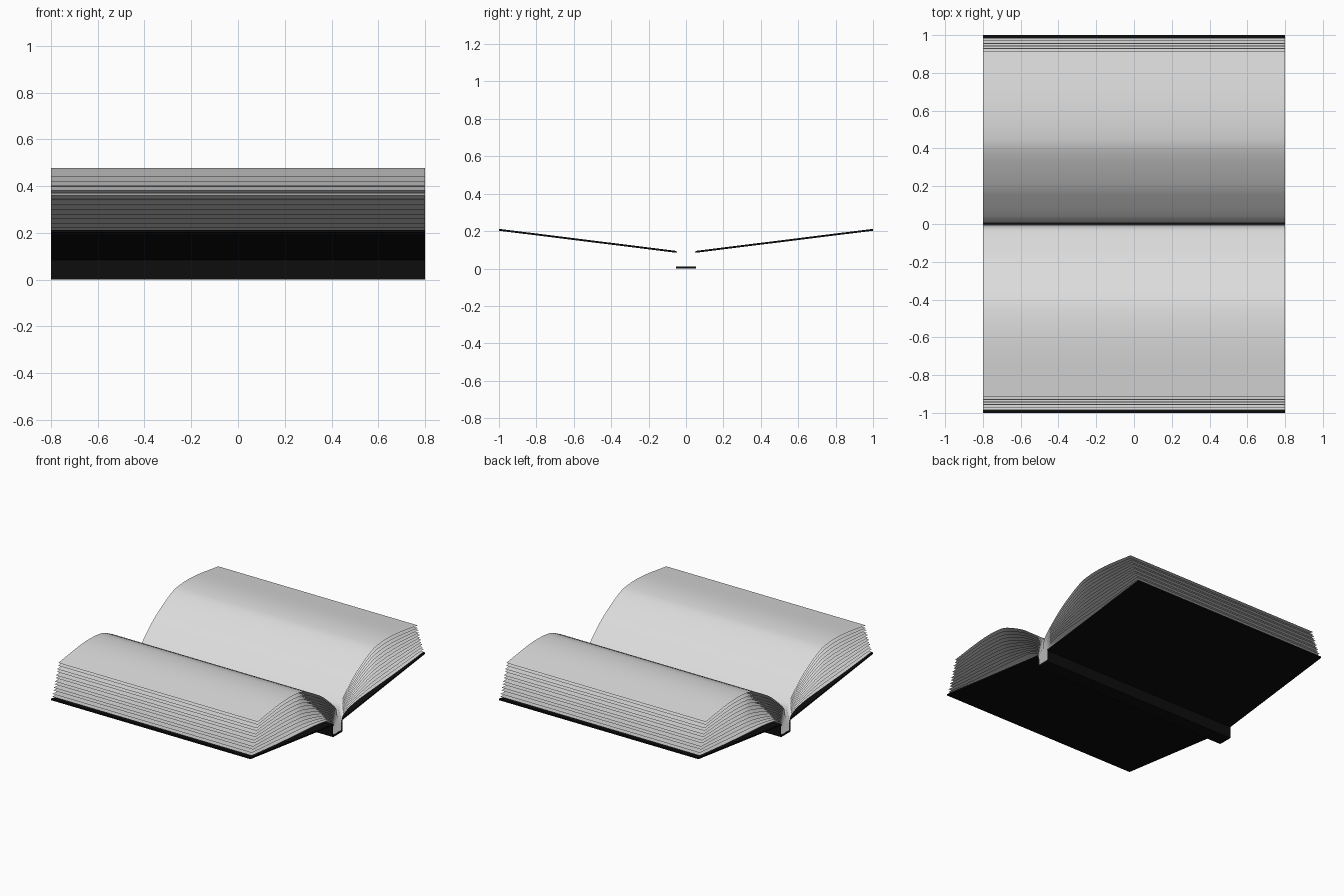
import bpy, bmesh
from mathutils import Vector

if "Cube" in bpy.data.objects:
    bpy.data.objects.remove(bpy.data.objects["Cube"])

HALF = 0.8      # half the book height, along x
SHEETS = 12     # sheets on each side of the gutter


def material(name, rgb):
    m = bpy.data.materials.new(name)
    m.diffuse_color = (*rgb, 1)
    m.use_nodes = True
    m.node_tree.nodes["Principled BSDF"].inputs["Base Color"].default_value = m.diffuse_color
    return m


paper = material("paper", (0.72, 0.72, 0.72))
black = material("black cover", (0.004, 0.004, 0.004))


def extrude_profile(bm, pts, closed=False):
    """Sweep a (y, z) profile along x; closed profiles become solid."""
    rows = [[bm.verts.new((x, y, z)) for y, z in pts] for x in (-HALF, HALF)]
    a, b = rows
    n = len(pts)
    for i in range(n if closed else n - 1):
        j = (i + 1) % n
        bm.faces.new((a[i], b[i], b[j], a[j]))
    if closed:
        bm.faces.new(a)
        bm.faces.new(b[::-1])


def finish(bm, name, mat, smooth=False, solid=True):
    if solid:
        bmesh.ops.recalc_face_normals(bm, faces=bm.faces)
    for f in bm.faces:
        f.smooth = smooth
    me = bpy.data.meshes.new(name)
    bm.to_mesh(me)
    bm.free()
    me.materials.append(mat)
    ob = bpy.data.objects.new(name, me)
    bpy.context.collection.objects.link(ob)
    return ob


def smooth_curve(pts, steps=4):
    """Catmull-Rom curve through the profile points."""
    p = [Vector(q) for q in pts]
    p = [2 * p[0] - p[1]] + p + [2 * p[-1] - p[-2]]
    out = []
    for i in range(1, len(p) - 2):
        for s in range(steps):
            t = s / steps
            out.append(0.5 * (2 * p[i] + (p[i + 1] - p[i - 1]) * t
                              + (2 * p[i - 1] - 5 * p[i] + 4 * p[i + 1] - p[i + 2]) * t * t
                              + (3 * p[i] - p[i - 1] - 3 * p[i + 1] + p[i + 2]) * t ** 3))
    out.append(p[-2])
    return out


# profiles of the lowest and the topmost sheet, from spine to fore edge
low = [(0.040, 0.014), (0.042, 0.07), (0.055, 0.105), (0.085, 0.128), (0.15, 0.148),
       (0.25, 0.162), (0.38, 0.172), (0.50, 0.180), (0.70, 0.195), (0.985, 0.222)]
top = [(0.003, 0.014), (0.005, 0.13), (0.018, 0.188), (0.046, 0.225), (0.12, 0.292),
       (0.207, 0.360), (0.37, 0.448), (0.48, 0.474), (0.65, 0.474), (0.91, 0.440)]

for side, label in ((-1, "front"), (1, "back")):
    # fanned sheets, single surfaces
    bm = bmesh.new()
    for k in range(SHEETS):
        t = k / (SHEETS - 1)
        pts = [Vector(a).lerp(Vector(b), t) for a, b in zip(low, top)]
        pts[-1].x += 0.006 if k % 2 else 0.0     # slightly uneven fore edge
        prof = [(side * y, z) for y, z in smooth_curve(pts)]
        extrude_profile(bm, prof if side > 0 else prof[::-1])
    finish(bm, label + "_pages", paper, smooth=True, solid=False)

    # sloping cover board
    bm = bmesh.new()
    board = [(0.05, 0.084), (1.0, 0.202), (1.0, 0.212), (0.05, 0.094)]
    extrude_profile(bm, [(side * y, z) for y, z in board], closed=True)
    finish(bm, label + "_cover", black)

    # thin hinge joining cover and spine
    bm = bmesh.new()
    hinge = [(side * 0.052, 0.005), (side * 0.052, 0.09)]
    extrude_profile(bm, hinge if side < 0 else hinge[::-1])
    finish(bm, label + "_hinge", black, solid=False)

# flat spine strip
bm = bmesh.new()
extrude_profile(bm, [(-0.053, 0), (0.053, 0), (0.053, 0.012), (-0.053, 0.012)], closed=True)
finish(bm, "spine", black)
